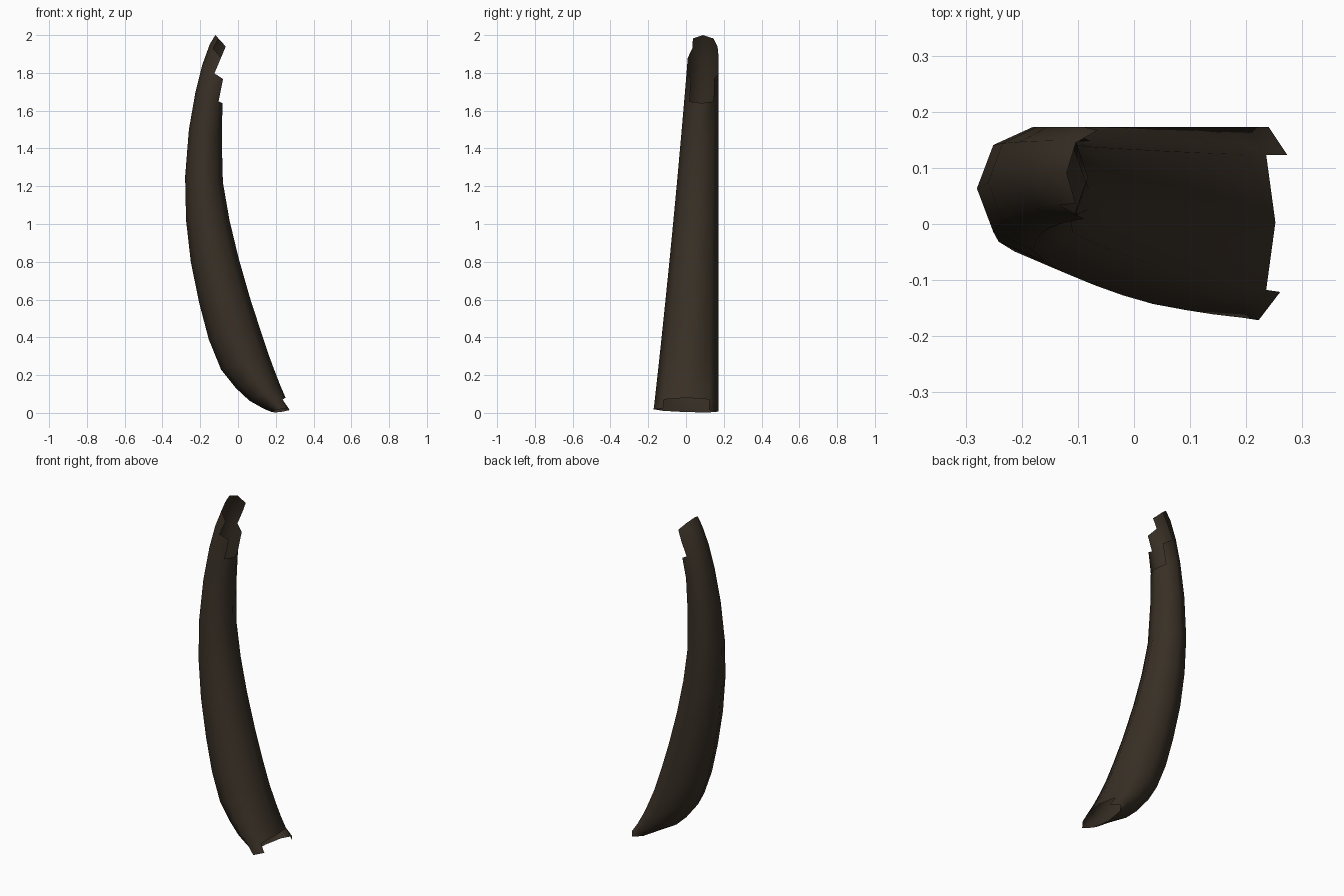
import bpy, bmesh, math

if "Cube" in bpy.data.objects:
    bpy.data.objects.remove(bpy.data.objects["Cube"])

# Outer and inner edge of each ring, as (outer x, outer z, inner x, inner z), tip to base
RINGS = [
    (-0.12, 2.00, -0.01, 1.88),
    (-0.15, 1.95, -0.03, 1.81),
    (-0.19, 1.84, -0.06, 1.755),
    (-0.225, 1.70, -0.082, 1.64),
    (-0.26, 1.50, -0.086, 1.45),
    (-0.28, 1.25, -0.08, 1.22),
    (-0.275, 1.02, -0.045, 1.02),
    (-0.25, 0.80, 0.003, 0.82),
    (-0.205, 0.58, 0.063, 0.61),
    (-0.155, 0.39, 0.115, 0.45),
    (-0.09, 0.23, 0.158, 0.32),
    (-0.01, 0.13, 0.193, 0.225),
    (0.06, 0.065, 0.222, 0.15),
    (0.14, 0.02, 0.252, 0.08),
    (0.18, 0.004, 0.282, 0.022),
]
SIDES = 8          # 0 = outer ridge, 2 = back, 4 = inner ridge, 6 = front
LAST = len(RINGS) - 1
# First ring row of each strip around the ring: the broken, open tip
START = [0, 0, 2, 3, 3, 2, 1, 0]

horn_color = bpy.data.materials.new("dark brown")
horn_color.diffuse_color = (0.040, 0.029, 0.019, 1)
horn_color.use_nodes = True
horn_color.node_tree.nodes["Principled BSDF"].inputs["Base Color"].default_value = horn_color.diffuse_color

bm = bmesh.new()
rows = []
for i, (ox, oz, ix, iz) in enumerate(RINGS):
    cx, cz = (ox + ix) / 2, (oz + iz) / 2
    y_min = -0.173 + 0.113 * cz - 0.0085 * cz * cz
    y_max = 0.173 if cz < 1.9 else 0.167
    yc, hy = (y_min + y_max) / 2, (y_max - y_min) / 2
    row = []
    for k in range(SIDES):
        a = 2 * math.pi * k / SIDES
        c, s = math.cos(a), math.sin(a)
        x, z = cx + (ox - cx) * c, cz + (oz - cz) * c
        if i == LAST:              # the base edge is slightly skewed
            x += 0.009 * s
            z -= 0.006 * s
        row.append(bm.verts.new((x, yc + hy * s, max(z, 0.0))))
    rows.append(row)

# Thin shell, open at both ends and notched along the inner side
for k in range(SIDES):
    n = (k + 1) % SIDES
    end = LAST - 1 if k in (3, 4) else LAST
    for i in range(START[k], end):
        f = bm.faces.new((rows[i][k], rows[i][n], rows[i + 1][n], rows[i + 1][k]))
        f.smooth = True
bmesh.ops.delete(bm, geom=[v for v in bm.verts if not v.link_faces], context='VERTS')
bm.normal_update()
# Point normals outward: the outer ridge faces -x
ref = min(bm.faces, key=lambda f: f.calc_center_median().x)
if ref.normal.x > 0:
    bmesh.ops.reverse_faces(bm, faces=bm.faces[:])

mesh = bpy.data.meshes.new("curved_horn_shell")
bm.to_mesh(mesh)
bm.free()
mesh.materials.append(horn_color)
horn = bpy.data.objects.new("curved_horn_shell", mesh)
bpy.context.collection.objects.link(horn)
